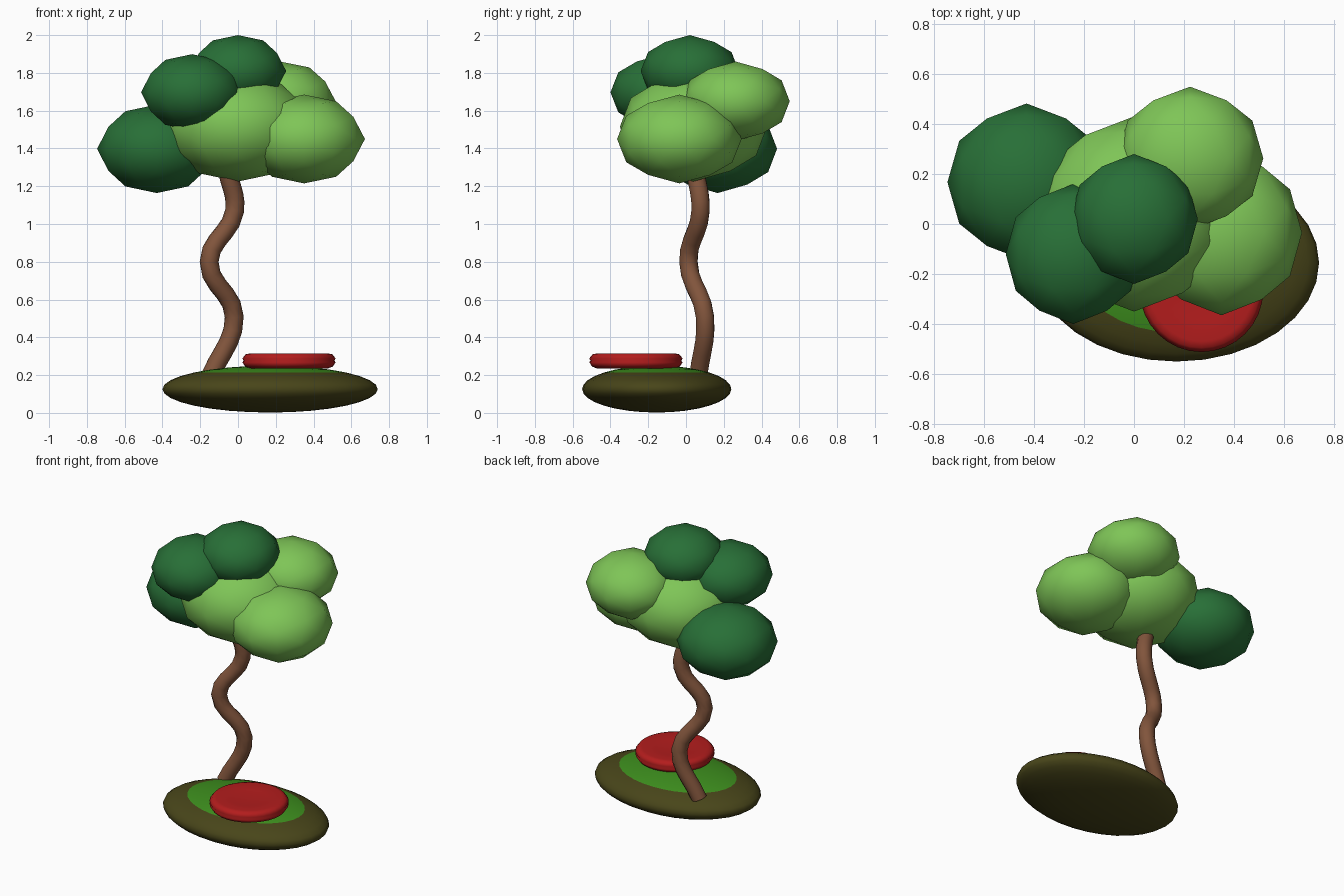
import bpy, bmesh, math
from mathutils import Matrix

if "Cube" in bpy.data.objects:
    bpy.data.objects.remove(bpy.data.objects["Cube"])


def mat(name, rgb):
    m = bpy.data.materials.new(name)
    m.diffuse_color = (*rgb, 1)
    m.use_nodes = True
    m.node_tree.nodes["Principled BSDF"].inputs["Base Color"].default_value = m.diffuse_color
    return m


LEAF = mat("leaf_light", (0.21, 0.56, 0.095))
DARK = mat("leaf_dark", (0.021, 0.16, 0.038))
BARK = mat("bark", (0.22, 0.09, 0.045))
RED = mat("red", (0.45, 0.012, 0.012))
SOIL = mat("soil", (0.065, 0.06, 0.01))
GRASS = mat("grass", (0.048, 0.28, 0.013))


def finish(name, bm, *mats):
    bmesh.ops.recalc_face_normals(bm, faces=bm.faces)
    for f in bm.faces:
        f.smooth = True
    me = bpy.data.meshes.new(name)
    bm.to_mesh(me)
    bm.free()
    for m in mats:
        me.materials.append(m)
    ob = bpy.data.objects.new(name, me)
    bpy.context.collection.objects.link(ob)
    return ob


# Mound: flattened sphere, grass on top and soil around
bm = bmesh.new()
bmesh.ops.create_uvsphere(bm, u_segments=32, v_segments=16, radius=1)
for f in bm.faces:
    f.material_index = int(f.calc_center_median().z > 0.7)
bm.transform(Matrix.Translation((0.17, -0.155, 0.126)) @ Matrix.Diagonal((0.57, 0.395, 0.124, 1)))
finish("mound", bm, SOIL, GRASS)

# Cushion: lathed disc with a rounded rim and slightly dished faces
profile = [(0, 0.303), (0.12, 0.308), (0.205, 0.315), (0.23, 0.31), (0.247, 0.288),
           (0.24, 0.276), (0.247, 0.268), (0.232, 0.245), (0.205, 0.235), (0, 0.24)]
bm = bmesh.new()
vs = [bm.verts.new((r, 0, z)) for r, z in profile]
es = [bm.edges.new(p) for p in zip(vs, vs[1:])]
bmesh.ops.spin(bm, geom=vs + es, cent=(0, 0, 0), axis=(0, 0, 1), angle=math.tau,
               steps=32, use_duplicate=False)
bmesh.ops.remove_doubles(bm, verts=bm.verts, dist=1e-4)
bm.transform(Matrix.Translation((0.27, -0.265, 0)))
finish("cushion", bm, RED)

# Trunk: wavy round tube
path = [(-0.145, 0.065, 0.195), (-0.02, 0.1, 0.51), (-0.153, 0.013, 0.8),
        (-0.018, 0.077, 1.07), (-0.055, 0.05, 1.28)]
cu = bpy.data.curves.new("trunk", "CURVE")
cu.dimensions = "3D"
cu.bevel_depth = 0.05
cu.bevel_resolution = 3
cu.resolution_u = 5
cu.use_fill_caps = True
sp = cu.splines.new("BEZIER")
sp.bezier_points.add(len(path) - 1)
for bp, co in zip(sp.bezier_points, path):
    bp.co = co
    bp.handle_left_type = bp.handle_right_type = "AUTO"
cu.materials.append(BARK)
trunk = bpy.data.objects.new("trunk", cu)
bpy.context.collection.objects.link(trunk)
bpy.context.view_layer.objects.active = trunk
trunk.select_set(True)
bpy.ops.object.convert(target="MESH")
bpy.ops.object.shade_smooth_by_angle(angle=math.radians(50))

# Foliage: squashed low icospheres, an icosahedron edge facing each axis
TURN = Matrix.Rotation(-math.atan2(2, 1) / 2, 4, "Y")
clumps = [
    ("foliage_centre", (0.0, 0.04, 1.515), (0.39, 0.39, 0.29), LEAF),
    ("foliage_right", (0.35, -0.035, 1.45), (0.322, 0.33, 0.235), LEAF),
    ("foliage_back", (0.224, 0.263, 1.65), (0.293, 0.286, 0.21), LEAF),
    ("foliage_top", (0.0, 0.02, 1.81), (0.255, 0.26, 0.19), DARK),
    ("foliage_front", (-0.243, -0.12, 1.697), (0.27, 0.28, 0.202), DARK),
    ("foliage_left", (-0.43, 0.167, 1.398), (0.316, 0.315, 0.234), DARK),
]
for name, loc, size, m in clumps:
    bm = bmesh.new()
    bmesh.ops.create_icosphere(bm, subdivisions=2, radius=1)
    bm.transform(Matrix.Translation(loc) @ Matrix.Diagonal((*size, 1)) @ TURN)
    finish(name, bm, m)
